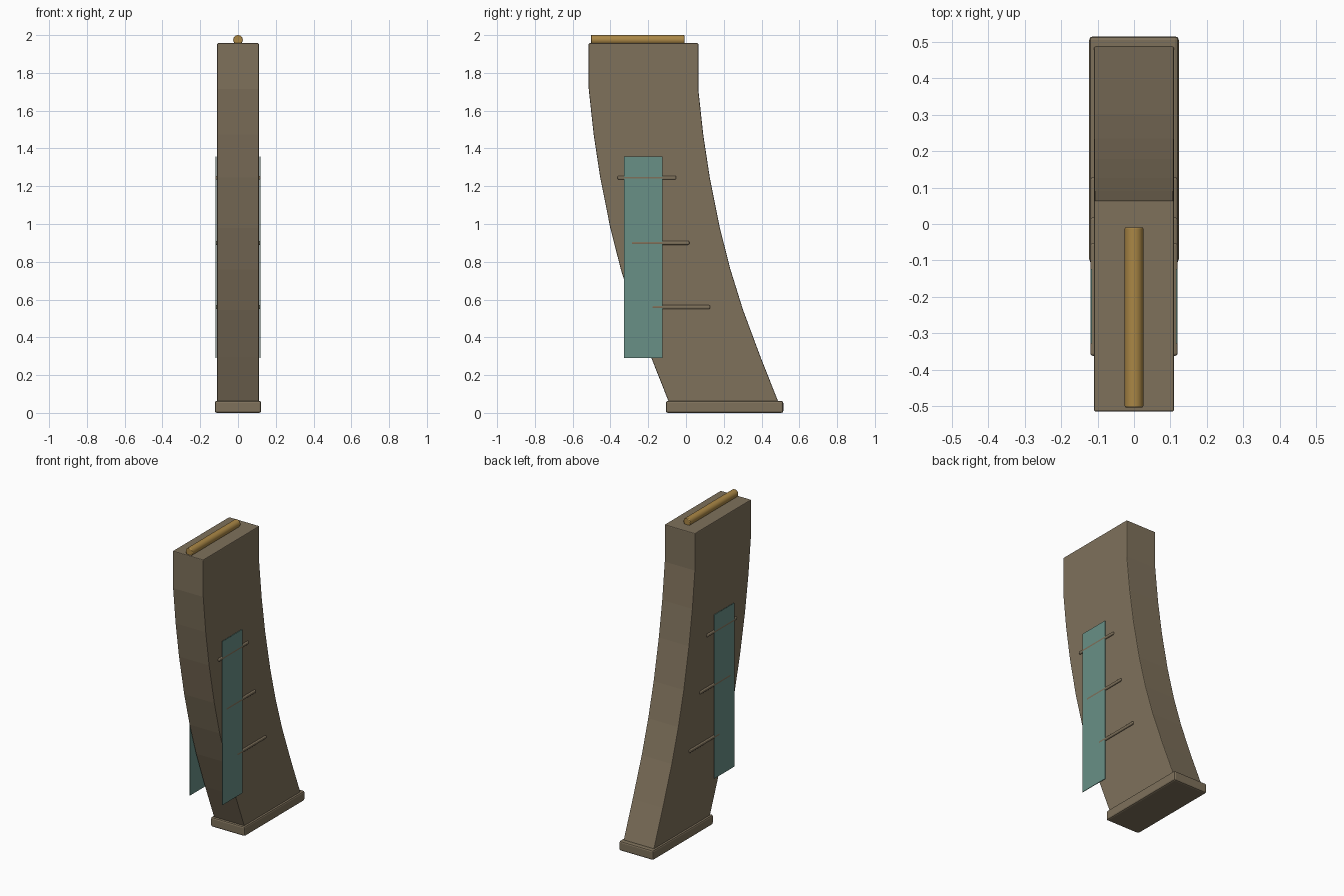
import bpy, bmesh

if "Cube" in bpy.data.objects:
    bpy.data.objects.remove(bpy.data.objects["Cube"])


def material(name, rgb):
    m = bpy.data.materials.new(name)
    m.diffuse_color = (*rgb, 1)
    m.use_nodes = True
    m.node_tree.nodes["Principled BSDF"].inputs["Base Color"].default_value = m.diffuse_color
    return m


TAN = material("tan_polymer", (0.21, 0.165, 0.105))
TEAL = material("teal_window", (0.14, 0.28, 0.24))
BRASS = material("brass", (0.40, 0.24, 0.06))


def finish(ob, mat, bevel=0, segments=2):
    ob.data.materials.append(mat)
    if bevel:
        b = ob.modifiers.new("edge_bevel", 'BEVEL')
        b.width, b.segments = bevel, segments
        b.limit_method, b.angle_limit = 'ANGLE', 0.7
    return ob


def box(name, lo, hi, mat, bevel=0, segments=2):
    bpy.ops.mesh.primitive_cube_add(size=1, location=[(a + b) / 2 for a, b in zip(lo, hi)])
    ob = bpy.context.object
    ob.name = name
    ob.scale = [b - a for a, b in zip(lo, hi)]
    bpy.ops.object.transform_apply(location=False, rotation=False, scale=True)
    return finish(ob, mat, bevel, segments)


# Curved body: one front edge repeated at a constant depth
front = [(-0.515, 1.957), (-0.515, 1.715), (-0.489, 1.475), (-0.454, 1.245),
         (-0.401, 0.98), (-0.345, 0.76), (-0.278, 0.545), (-0.185, 0.295), (-0.088, 0.05)]
DEPTH, HALF = 0.58, 0.11
bm = bmesh.new()
rows = []
for y, z in front:
    rows.append([bm.verts.new(p) for p in ((-HALF, y, z), (HALF, y, z),
                                           (HALF, y + DEPTH, z), (-HALF, y + DEPTH, z))])
for a, b in zip(rows, rows[1:]):
    for i in range(4):
        j = (i + 1) % 4
        bm.faces.new((a[i], b[i], b[j], a[j]))
bm.faces.new(rows[0])
bm.faces.new(rows[-1][::-1])
bmesh.ops.recalc_face_normals(bm, faces=bm.faces)
mesh = bpy.data.meshes.new("curved_body")
bm.to_mesh(mesh)
bm.free()
body = bpy.data.objects.new("curved_body", mesh)
bpy.context.collection.objects.link(body)
finish(body, TAN, 0.005)

# Base plate
box("base_plate", (-0.123, -0.107, 0), (0.123, 0.515, 0.063), TAN, 0.01)

# Side windows and grip ribs, both sides
for s, side in ((-1, "left"), (1, "right")):
    def span(inner, outer):
        return sorted((s * inner, s * outer))
    x0, x1 = span(0.115, 0.119)
    box(f"window_{side}", (x0, -0.328, 0.29), (x1, -0.124, 1.357), TEAL)
    x0, x1 = span(0.1, 0.1195)
    for k, (y, z) in enumerate(((-0.362, 1.245), (-0.292, 0.9), (-0.182, 0.56))):
        box(f"rib_{side}_{k + 1}", (x0, y, z - 0.01), (x1, y + 0.31, z + 0.01), TAN, 0.007, 3)

# Round on top
bpy.ops.mesh.primitive_cylinder_add(vertices=32, radius=0.0255, depth=0.495,
                                    location=(0, -0.2565, 1.9745), rotation=(1.5707963, 0, 0))
rod = bpy.context.object
rod.name = "top_rod"
bpy.ops.object.shade_smooth_by_angle()
finish(rod, BRASS, 0.004)
